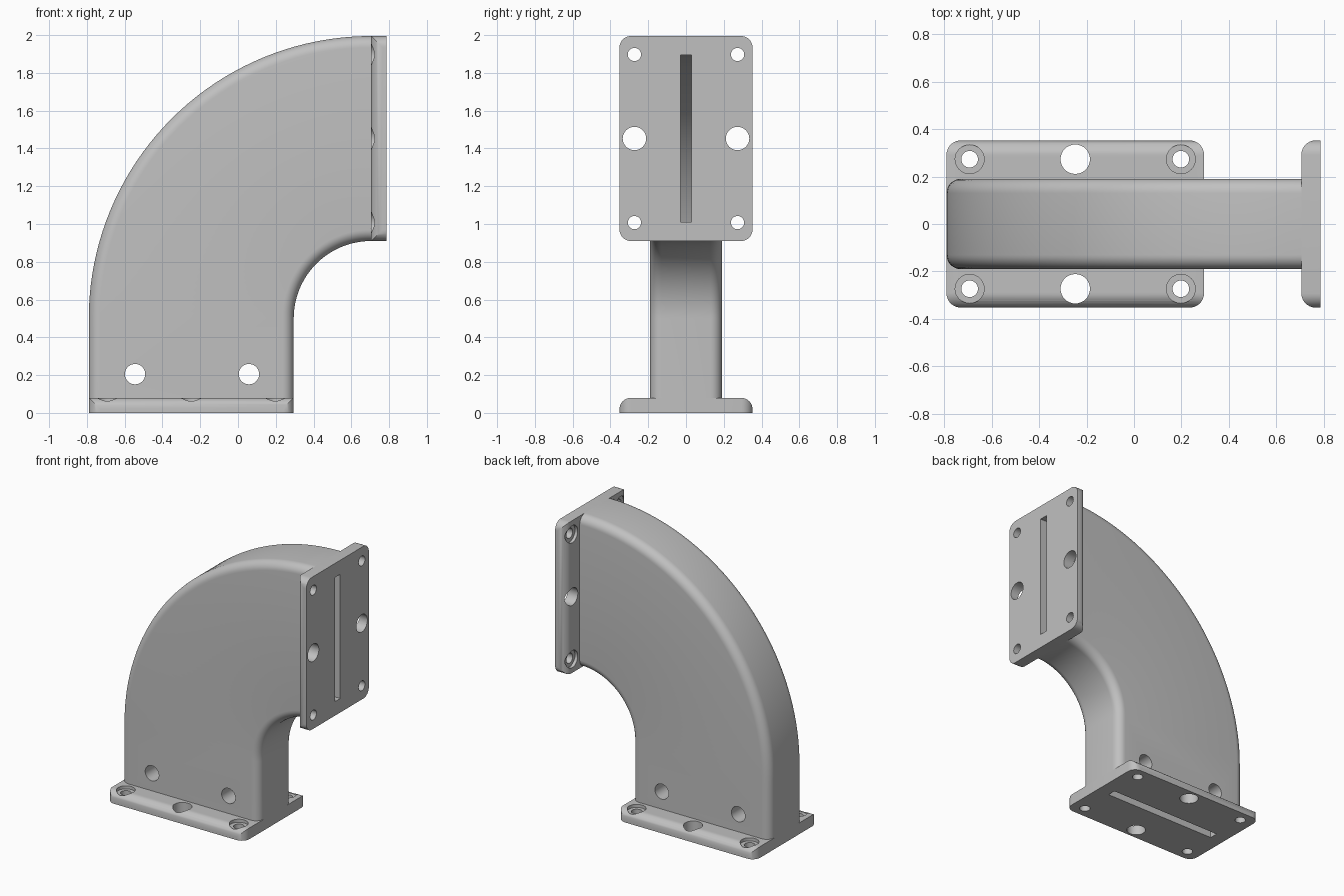
import bpy, bmesh
from math import sin, cos, pi
from mathutils import Matrix, Vector

if "Cube" in bpy.data.objects:
    bpy.data.objects.remove(bpy.data.objects["Cube"])

grey = bpy.data.materials.new("metal grey")
grey.use_nodes = True
grey.diffuse_color = (0.53, 0.53, 0.53, 1)
grey.node_tree.nodes["Principled BSDF"].inputs["Base Color"].default_value = grey.diffuse_color

CX, CZ = 0.705, 0.5          # centre of the bend
R_IN, R_OUT = 0.41, 1.495    # inner and outer bend radius
THICK = 0.08                 # flange thickness
HALF_L, HALF_W = 0.5425, 0.352
FILLET = 0.06


def make_object(name, bm):
    bmesh.ops.recalc_face_normals(bm, faces=bm.faces)
    mesh = bpy.data.meshes.new(name)
    bm.to_mesh(mesh)
    bm.free()
    mesh.materials.append(grey)
    obj = bpy.data.objects.new(name, mesh)
    bpy.context.collection.objects.link(obj)
    return obj


def rounded_rect(x0, x1, y0, y1, radii, steps=8):
    """Outline, anticlockwise from the lower left; one radius per corner."""
    corners = [(x0, y0, 1, 1), (x1, y0, -1, 1), (x1, y1, -1, -1), (x0, y1, 1, -1)]
    pts = []
    for i, ((x, y, sx, sy), r) in enumerate(zip(corners, radii)):
        if r == 0:
            pts.append((x, y))
            continue
        for k in range(steps + 1):
            a = pi + (i + k / steps) * pi / 2
            pts.append((x + sx * r + r * cos(a), y + sy * r + r * sin(a)))
    return pts


def loft(name, rings):
    """Skin a list of equal rings and close both ends."""
    bm = bmesh.new()
    loops = [[bm.verts.new(p) for p in ring] for ring in rings]
    n = len(loops[0])
    for a, b in zip(loops, loops[1:]):
        for i in range(n):
            j = (i + 1) % n
            bm.faces.new((a[i], a[j], b[j], b[i]))
    bm.faces.new(loops[0])
    bm.faces.new(loops[-1])
    return make_object(name, bm)


def prism(name, pts, low, high, matrix=Matrix()):
    return loft(name, [[matrix @ Vector((x, y, z)) for x, y in pts] for z in (low, high)])


def cylinder(name, radius, low, high, matrix, sides=32):
    pts = [(radius * cos(2 * pi * i / sides), radius * sin(2 * pi * i / sides))
           for i in range(sides)]
    return prism(name, pts, low, high, matrix)


def bend(name, section, z_start, x_end, steps=40):
    """Sweep a (radius, y) section up the leg and round the bend."""
    rings = [[(CX - r, y, z_start) for r, y in section]]
    for k in range(steps + 1):
        a = k / steps * pi / 2
        rings.append([(CX - r * cos(a), y, CZ + r * sin(a)) for r, y in section])
    if x_end > CX:
        rings.append([(x_end, y, CZ + r) for r, y in section])
    return loft(name, rings)


def boolean(obj, tool, operation="DIFFERENCE", keep=False):
    mod = obj.modifiers.new("cut", "BOOLEAN")
    mod.operation, mod.object, mod.solver = operation, tool, "EXACT"
    with bpy.context.temp_override(object=obj, active_object=obj):
        bpy.ops.object.modifier_apply(modifier=mod.name)
    if not keep:
        bpy.data.objects.remove(tool)


# Narrow channel running through the whole part
slot = bend("slot_cutter", rounded_rect(R_IN + 0.1, R_OUT - 0.1, -0.03, 0.03, [0] * 4),
            -0.1, 0.9)
slot.hide_render = True

# Curved body with rounded edges and two cross holes
body = bend("curved_body", rounded_rect(R_IN, R_OUT, -0.19, 0.19, [FILLET] * 4), THICK, CX)
boolean(body, slot, keep=True)
for x in (-0.545, 0.058):
    across = Matrix.Translation((x, 0, 0.205)) @ Matrix.Rotation(pi / 2, 4, "X")
    boolean(body, cylinder("cross_hole", 0.054, -0.5, 0.5, across))


def flange(name, place):
    """Plate with round corners, filleted long edges, bolt and dowel holes."""
    plate = prism(name, rounded_rect(-HALF_L, HALF_L, -HALF_W, HALF_W, [FILLET] * 4),
                  -0.1, 0.2, place)
    along = Matrix(((0, 0, 1, 0), (1, 0, 0, 0), (0, 1, 0, 0), (0, 0, 0, 1)))
    profile = rounded_rect(-HALF_W, HALF_W, 0, THICK, [0, 0, FILLET, FILLET])
    boolean(plate, prism("profile", profile, -1, 1, place @ along), "INTERSECT")
    for side in (-1, 1):
        for u, radius in ((-0.445, 0.035), (0, 0.062), (0.445, 0.035)):
            spot = place @ Matrix.Translation((u, side * 0.273, 0))
            boolean(plate, cylinder("hole", radius, -0.1, 0.2, spot))
            if u:
                boolean(plate, cylinder("spotface", 0.061, 0.058, 0.2, spot))
    boolean(plate, slot, keep=True)
    return plate


base = flange("base_flange", Matrix.Translation((-0.2475, 0, 0)))
end = flange("end_flange", Matrix.Translation((CX + THICK, 0, 1.4525))
             @ Matrix.Rotation(-pi / 2, 4, "Y"))
bpy.data.objects.remove(slot)

# Smooth the rounded surfaces, keep the edges sharp
for obj in bpy.context.selected_objects:
    obj.select_set(False)
for obj in (body, base, end):
    obj.select_set(True)
bpy.context.view_layer.objects.active = body
bpy.ops.object.shade_smooth_by_angle(angle=pi / 6)
